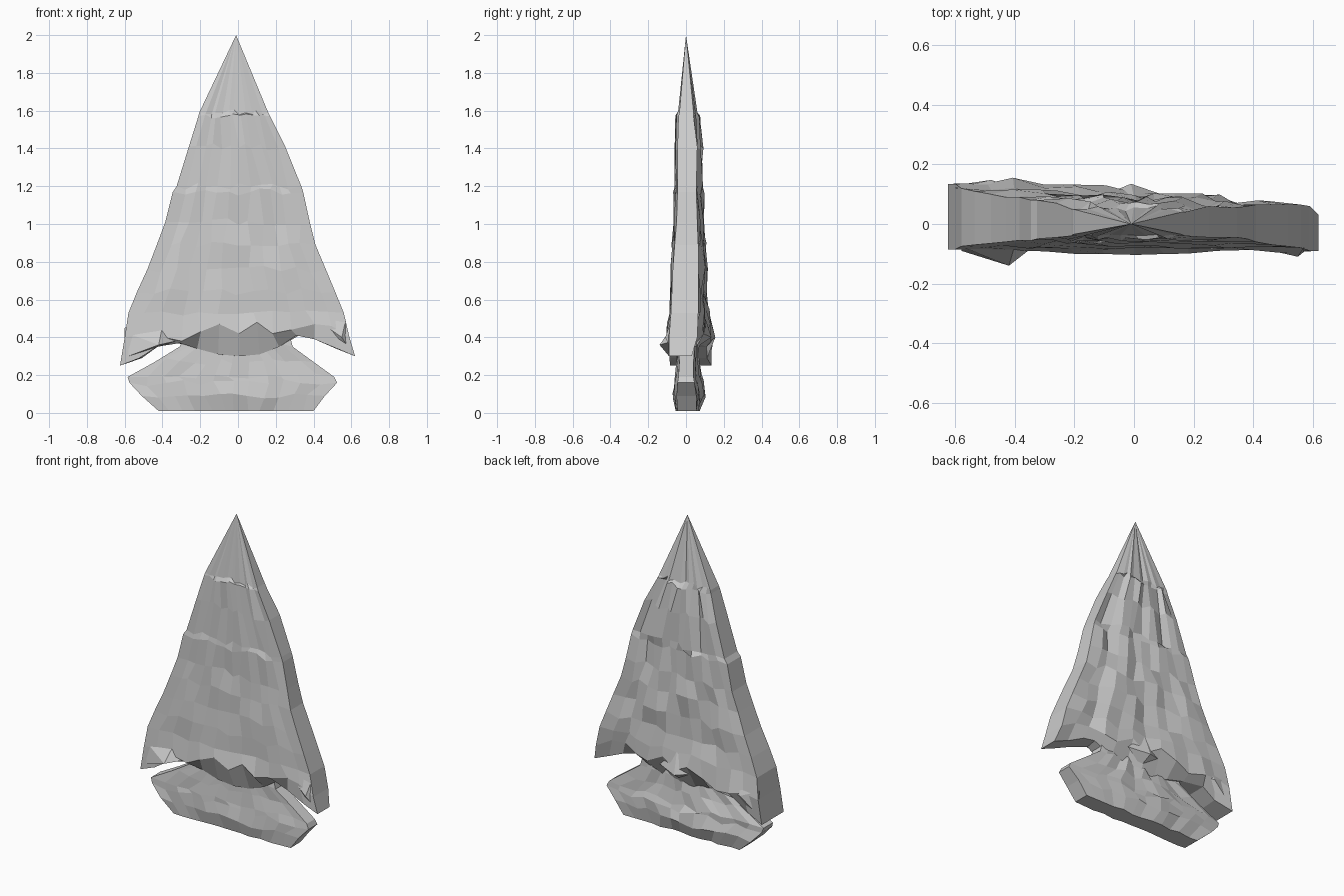
import bpy, bmesh, random
from mathutils import Vector

random.seed(11)
COLS = 12


def loft_slab(name, rows, chip_front, chip_back, ridges=0.0, undercut=1.0):
    """Skin a flat stone slab from rows (z, x_left, x_right, front_left, front_right,
    back_left, back_right, belly); z may be a list giving a ragged row."""
    bm = bmesh.new()
    rings = []
    groove = [random.uniform(-ridges, ridges) for _ in range(COLS + 1)]
    for i, (z, xl, xr, fl, fr, bl, br, belly) in enumerate(rows):
        last = i == len(rows) - 1
        ragged = isinstance(z, list)
        front, back = [], []
        for j in range(COLS + 1):
            u = j / COLS
            inner = 0 < j < COLS
            size = min(1.0, (xr - xl) / 0.5)
            hump = belly * (1 - abs(2 * u - 1)) ** 0.6
            for side, chip, a, b, sign in ((front, chip_front, fl, fr, -1),
                                           (back, chip_back, bl, br, 1)):
                x = xl + (xr - xl) * u
                y = a + (b - a) * u
                zs = z[j] if ragged else z
                if inner:
                    x += random.uniform(-0.015, 0.015) * size
                    y += sign * (hump * (1 if sign > 0 else 0.6)
                                 + random.uniform(-chip, chip) * size)
                    if sign > 0 and not last:
                        y += groove[j] * size
                    if i and not ragged and not last:
                        zs += random.uniform(-0.02, 0.02) * size
                if last and 2 < j < COLS - 2:
                    y *= undercut
                side.append(bm.verts.new((x, y, zs)))
        rings.append(front + back[::-1])
    n = len(rings[0])
    for a, b in zip(rings, rings[1:]):
        for k in range(n):
            m = (k + 1) % n
            bm.faces.new((a[k], a[m], b[m], b[k]))
    # close both ends with strips from front to back
    for ring in (rings[0], rings[-1]):
        for k in range(COLS):
            bm.faces.new((ring[k], ring[k + 1], ring[n - 2 - k], ring[n - 1 - k]))
    bmesh.ops.remove_doubles(bm, verts=bm.verts, dist=0.0005)
    bmesh.ops.recalc_face_normals(bm, faces=bm.faces)
    return finish(name, bm)


def finish(name, bm):
    mesh = bpy.data.meshes.new(name)
    bm.to_mesh(mesh)
    bm.free()
    obj = bpy.data.objects.new(name, mesh)
    bpy.context.collection.objects.link(obj)
    return obj


# Blade: pointed tip down to a zigzag rim, then undercut to the ragged lower edge
rim = [0.40, 0.42, 0.40, 0.38, 0.43, 0.47, 0.42, 0.48, 0.42, 0.44, 0.47, 0.46, 0.40]
lower_edge = [0.25, 0.29, 0.35, 0.37, 0.34, 0.31, 0.30, 0.31, 0.35, 0.41, 0.39, 0.34, 0.30]
blade_rows = [
    (2.00, -0.01, -0.01, 0.00, 0.00, 0.00, 0.00, 0.00),
    (1.59, -0.205, 0.16, -0.035, -0.035, 0.05, 0.04, 0.010),
    (1.57, -0.21, 0.17, -0.04, -0.04, 0.05, 0.04, 0.020),
    (1.41, -0.26, 0.25, -0.045, -0.045, 0.07, 0.06, 0.015),
    (1.20, -0.325, 0.335, -0.05, -0.045, 0.08, 0.055, 0.012),
    (1.17, -0.345, 0.345, -0.055, -0.045, 0.08, 0.055, 0.018),
    (1.01, -0.385, 0.38, -0.055, -0.05, 0.09, 0.06, 0.015),
    (0.89, -0.43, 0.41, -0.06, -0.06, 0.09, 0.065, 0.015),
    (0.76, -0.48, 0.465, -0.065, -0.07, 0.10, 0.065, 0.012),
    (0.64, -0.535, 0.515, -0.07, -0.075, 0.11, 0.065, 0.010),
    (0.53, -0.58, 0.56, -0.075, -0.08, 0.12, 0.065, 0.012),
    (rim, -0.60, 0.59, -0.085, -0.09, 0.135, 0.06, 0.015),
    (lower_edge, -0.625, 0.62, -0.085, -0.09, 0.135, 0.03, 0.00),
]
loft_slab("blade", blade_rows, 0.008, 0.016, 0.012, 0.55)

# Base: wide lens-shaped foot narrowing into the neck under the blade
base_rows = [
    (0.46, -0.24, 0.26, -0.03, -0.03, 0.04, 0.04, 0.00),
    (0.35, -0.31, 0.29, -0.04, -0.04, 0.045, 0.045, 0.01),
    (0.27, -0.44, 0.40, -0.035, -0.035, 0.05, 0.04, 0.02),
    (0.19, -0.585, 0.51, -0.035, -0.04, 0.06, 0.04, 0.03),
    (0.16, -0.575, 0.525, -0.04, -0.045, 0.065, 0.045, 0.03),
    (0.09, -0.51, 0.46, -0.05, -0.05, 0.085, 0.055, 0.03),
    (0.01, -0.42, 0.40, -0.045, -0.045, 0.065, 0.055, 0.005),
]
loft_slab("base", base_rows, 0.007, 0.012)


def flake(name, points):
    """Sharp chip of stone as a convex hull."""
    bm = bmesh.new()
    for p in points:
        bm.verts.new(Vector(p))
    bmesh.ops.convex_hull(bm, input=bm.verts)
    return finish(name, bm)


# Large chips on the two barbs and one on the back of the rim
flake("left_barb_chip", [(-0.58, -0.075, 0.42), (-0.42, -0.14, 0.36), (-0.58, -0.09, 0.30),
                         (-0.33, -0.07, 0.38), (-0.40, -0.07, 0.46)])
flake("right_barb_chip", [(0.57, -0.08, 0.49), (0.42, -0.08, 0.49), (0.55, -0.11, 0.40),
                          (0.60, -0.07, 0.32), (0.50, -0.06, 0.37)])
flake("back_rim_chip", [(-0.12, 0.09, 0.42), (0.12, 0.09, 0.42), (-0.01, 0.135, 0.40),
                        (0.0, 0.09, 0.54), (0.0, 0.06, 0.35)])
flake("left_back_chip", [(-0.60, 0.12, 0.45), (-0.48, 0.148, 0.40), (-0.60, 0.13, 0.30),
                         (-0.36, 0.11, 0.40), (-0.45, 0.11, 0.50)])
